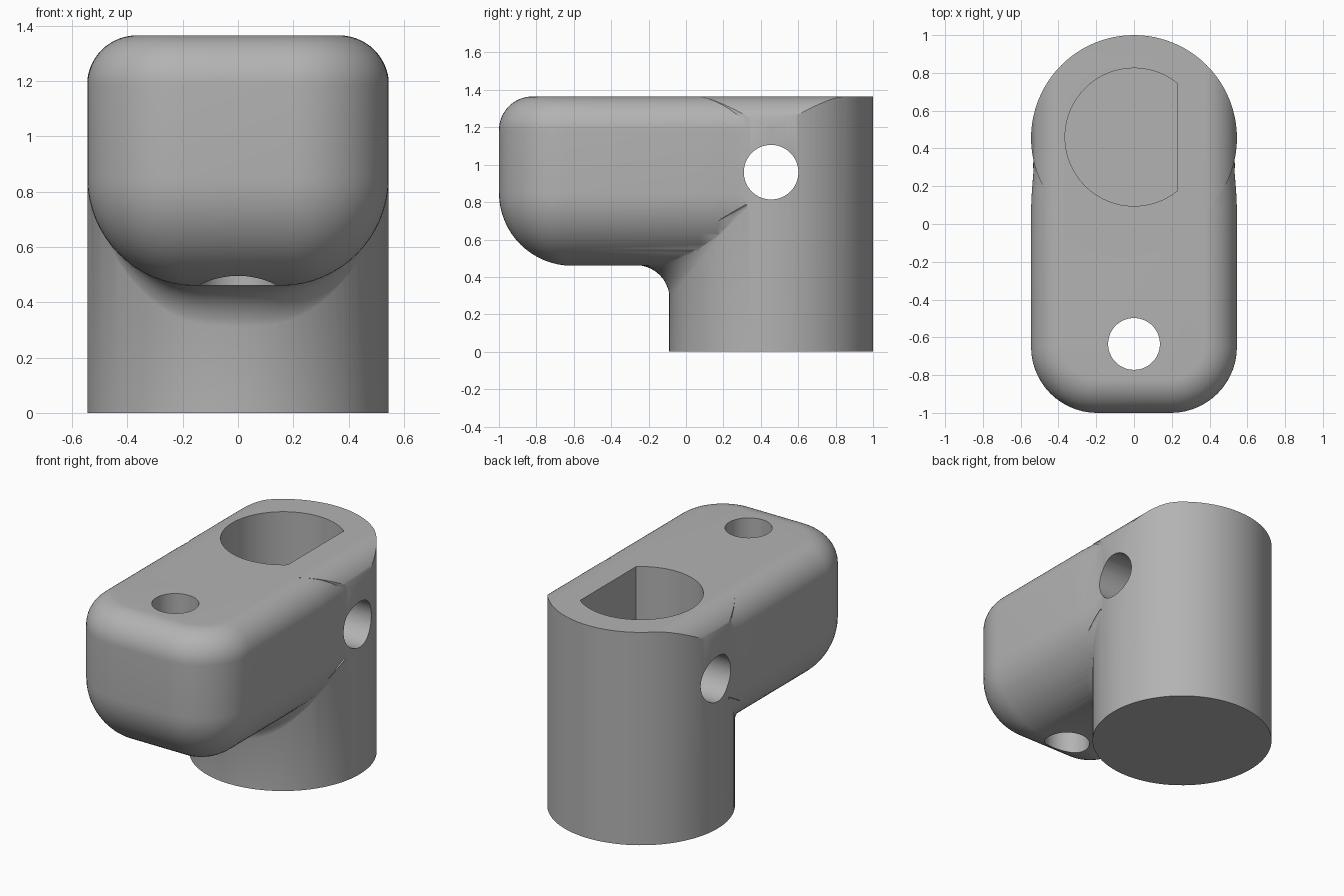
import bpy, bmesh, math
from math import sin, cos, pi, sqrt

cube = bpy.data.objects.get("Cube")
if cube:
    bpy.data.objects.remove(cube, do_unlink=True)

W, TOP, UNDER = 0.545, 1.365, 0.46     # half width, top height, arm underside
R, CY = 0.545, 0.455                   # column radius and centre
TOP_R, LOW_R, PLAN_R, BLEND = 0.18, 0.39, 0.35, 0.18

grey = bpy.data.materials.new("grey metal")
grey.use_nodes = True
grey.diffuse_color = (0.45, 0.45, 0.45, 1)
grey.node_tree.nodes["Principled BSDF"].inputs["Base Color"].default_value = grey.diffuse_color


def loft(name, rings, closed=False):
    """Skin a list of equal-length point loops, capping or joining the ends."""
    bm = bmesh.new()
    loops = [[bm.verts.new(p) for p in ring] for ring in rings]
    n = len(loops[0])
    for a, b in zip(loops, loops[1:]):
        for i in range(n):
            j = (i + 1) % n
            bm.faces.new((a[i], a[j], b[j], b[i]))
    bm.faces.new(loops[0])
    bm.faces.new(loops[-1])
    bmesh.ops.recalc_face_normals(bm, faces=bm.faces)
    mesh = bpy.data.meshes.new(name)
    bm.to_mesh(mesh)
    bm.free()
    mesh.materials.append(grey)
    ob = bpy.data.objects.new(name, mesh)
    bpy.context.collection.objects.link(ob)
    return ob


def prism(name, outline, axis, lo, hi):
    """Extrude a 2D outline along x, y or z."""
    def place(u, v, t):
        return {"x": (t, u, v), "y": (u, t, v), "z": (u, v, t)}[axis]
    return loft(name, [[place(u, v, t) for u, v in outline] for t in (lo, hi)])


def circle(u, v, r, n=96):
    return [(u + r * cos(2 * pi * i / n), v + r * sin(2 * pi * i / n)) for i in range(n)]


def combine(target, other, operation):
    """Apply a boolean and drop the helper."""
    mod = target.modifiers.new(operation, "BOOLEAN")
    mod.object, mod.operation, mod.solver = other, operation, "EXACT"
    bpy.context.view_layer.objects.active = target
    bpy.ops.object.modifier_apply(modifier=mod.name)
    bpy.data.objects.remove(other, do_unlink=True)


# Column, with its top trimmed to the arm's rounded shoulders
body = prism("clamp_body", circle(0, CY, R), "z", 0, TOP)
right = [(W + 0.001 - TOP_R * (1 - cos(a)), TOP - TOP_R * (1 - sin(a)))
         for a in (pi / 2 * i / 14 for i in range(15))]
trim = [(W + 0.001, -0.1)] + right + [(-x, z) for x, z in reversed(right)] + [(-W - 0.001, -0.1)]
combine(body, prism("shoulder_trim", trim, "y", -1.5, 1.5), "INTERSECT")


# Arm: plan outlines stacked by height, inset by the top and bottom roundings
def plan(inset, z):
    w, r = W - inset, max(PLAN_R - inset, 0.01)
    side = [(w - 0.012, 0.45), (w - 0.012, 0.27), (w - 0.004, 0.17), (w, 0.08)]
    side += [(w - r + r * cos(a), -1 + inset + r - r * sin(a))
             for a in (pi / 2 * i / 14 for i in range(15))]
    return [(x, y, z) for x, y in side] + [(-x, y, z) for x, y in reversed(side)]


steps = [pi / 2 * i / 16 for i in range(17)]
levels = [(LOW_R * (1 - sin(a)), UNDER + LOW_R * (1 - cos(a))) for a in steps]
levels += [(TOP_R * (1 - cos(a)), TOP - TOP_R * (1 - sin(a))) for a in steps]
combine(body, loft("arm", [plan(d, z) for d, z in levels]), "UNION")


# Concave blend where the column meets the underside of the arm
def underside(x):
    d = min(max(abs(x) - (W - LOW_R), 0), LOW_R)
    return UNDER + LOW_R - sqrt(LOW_R ** 2 - d ** 2)


def blend_section(theta):
    f = BLEND * cos(theta) ** 2
    base = underside(R * sin(theta)) - f
    outer = underside((R + f) * sin(theta)) + 0.003
    pts = [(R - 0.003 + f * (1 - cos(a)), base + (outer - base) * sin(a))
           for a in (pi / 2 * i / 10 for i in range(11))]
    pts += [(R - 0.1, outer + 0.05), (R - 0.1, base)]
    return [(r * sin(theta), CY - r * cos(theta), z) for r, z in pts]


angles = [math.radians(-76 + 4 * i) for i in range(39)]
combine(body, loft("under_blend", [blend_section(t) for t in angles]), "UNION")

# D-shaped socket, cross hole and arm hole
half = math.acos(0.23 / 0.365)
socket = [(0.365 * cos(a), 0.46 + 0.365 * sin(a))
          for a in (half + (2 * pi - 2 * half) * i / 72 for i in range(73))]
combine(body, prism("socket_cutter", socket, "z", 0.2, 1.6), "DIFFERENCE")
combine(body, prism("cross_hole_cutter", circle(CY, 0.96, 0.146, 64), "x", -1, 1), "DIFFERENCE")
combine(body, prism("arm_hole_cutter", circle(0, -0.635, 0.137, 64), "z", 0.2, 1.6), "DIFFERENCE")

# Smooth rounded surfaces, crisp rims
bpy.ops.object.select_all(action="DESELECT")
body.select_set(True)
bpy.context.view_layer.objects.active = body
bpy.ops.object.shade_smooth_by_angle(angle=math.radians(30))
